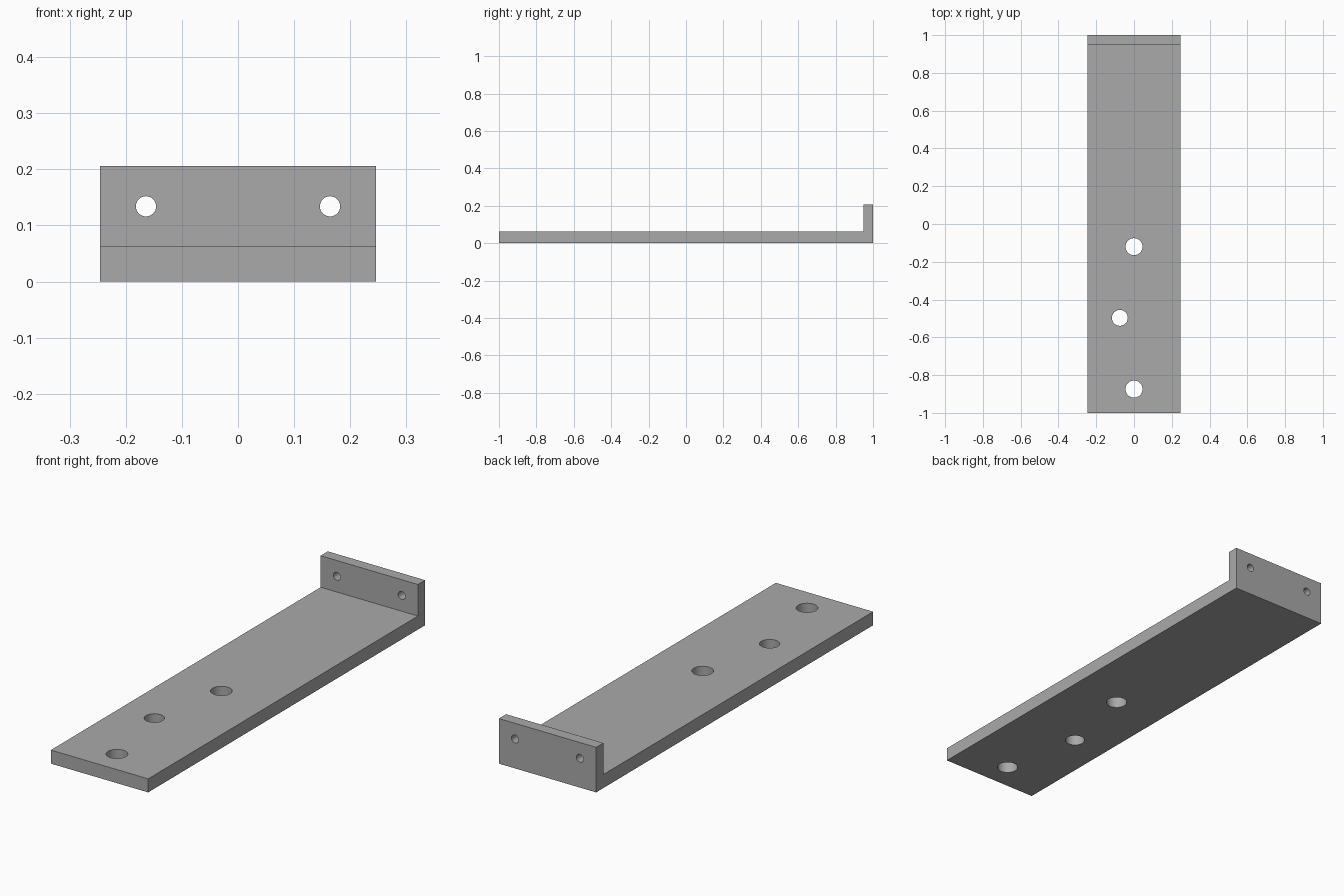
import bpy
import bmesh
from math import pi
from mathutils import Matrix

old = bpy.data.objects.get("Cube")
if old:
    bpy.data.objects.remove(old, do_unlink=True)

HALF_WIDTH = 0.246
PLATE_TOP = 0.062
LIP_TOP = 0.206
LIP_FRONT = 0.948

grey = bpy.data.materials.new("plain grey")
grey.use_nodes = True
colour = (0.40, 0.40, 0.40, 1)
grey.diffuse_color = colour
grey.node_tree.nodes["Principled BSDF"].inputs["Base Color"].default_value = colour


def add_object(name, bm):
    mesh = bpy.data.meshes.new(name)
    bmesh.ops.recalc_face_normals(bm, faces=bm.faces)
    bm.to_mesh(mesh)
    bm.free()
    mesh.materials.append(grey)
    obj = bpy.data.objects.new(name, mesh)
    bpy.context.collection.objects.link(obj)
    return obj


# L-shaped side profile (y, z), extruded across the width
profile = [(-1, 0), (1, 0), (1, LIP_TOP), (LIP_FRONT, LIP_TOP),
           (LIP_FRONT, PLATE_TOP), (-1, PLATE_TOP)]
bm = bmesh.new()
side = bm.faces.new([bm.verts.new((-HALF_WIDTH, y, z)) for y, z in profile])
across = bmesh.ops.extrude_face_region(bm, geom=[side])
bmesh.ops.translate(bm, vec=(2 * HALF_WIDTH, 0, 0),
                    verts=[v for v in across["geom"] if isinstance(v, bmesh.types.BMVert)])
bracket = add_object("angle_bracket", bm)

# Cutters for the plate holes (vertical) and the lip holes (front to back)
upright = Matrix.Identity(4)
lying = Matrix.Rotation(pi / 2, 4, "X")
holes = [((0, -0.12, PLATE_TOP / 2), 0.045, upright),
         ((-0.075, -0.497, PLATE_TOP / 2), 0.042, upright),
         ((0, -0.874, PLATE_TOP / 2), 0.045, upright)]
holes += [((s * 0.164, 0.974, 0.134), 0.018, lying) for s in (-1, 1)]

bm = bmesh.new()
for centre, radius, turn in holes:
    bmesh.ops.create_cone(bm, cap_ends=True, segments=48, radius1=radius,
                          radius2=radius, depth=0.1,
                          matrix=Matrix.Translation(centre) @ turn)
cutter = add_object("hole_cutter", bm)
cutter.hide_render = True

# Drill the holes and keep the cut edges crisp
drill = bracket.modifiers.new("drill", "BOOLEAN")
drill.operation = "DIFFERENCE"
drill.solver = "EXACT"
drill.object = cutter
bpy.ops.object.select_all(action="DESELECT")
bpy.context.view_layer.objects.active = bracket
bracket.select_set(True)
bpy.ops.object.modifier_apply(modifier=drill.name)
bpy.data.objects.remove(cutter, do_unlink=True)
bpy.ops.object.shade_smooth_by_angle(angle=pi / 6)
